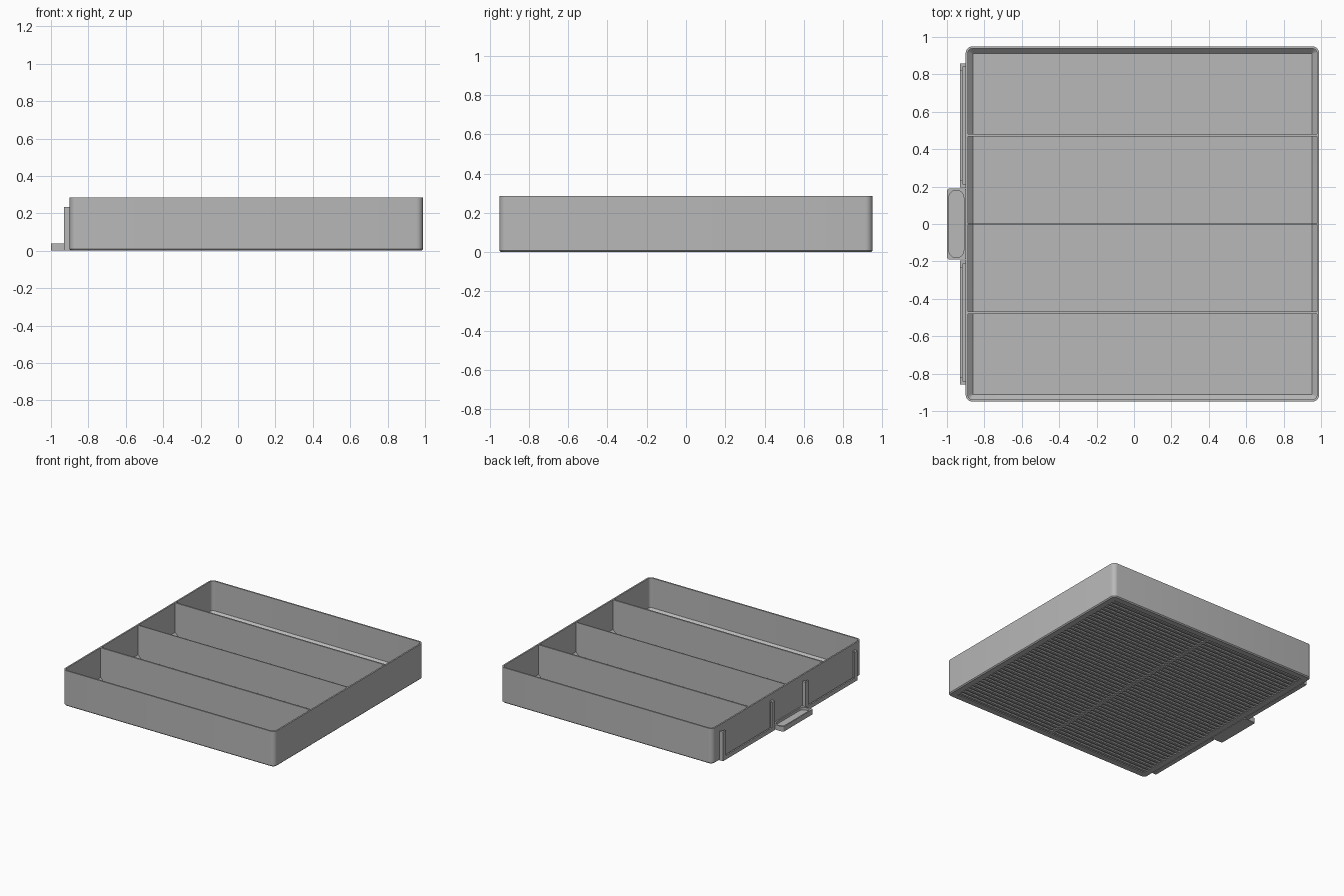
import bpy, bmesh, math
from mathutils import Vector

if "Cube" in bpy.data.objects:
    bpy.data.objects.remove(bpy.data.objects["Cube"], do_unlink=True)

grey = bpy.data.materials.new("plain grey")
grey.use_nodes = True
colour = (0.48, 0.48, 0.48, 1)
grey.diffuse_color = colour
grey.node_tree.nodes["Principled BSDF"].inputs["Base Color"].default_value = colour

CX, HX, HY = 0.045, 0.945, 0.95      # body centre and half sizes
TOP, FLOOR, WALL, RADIUS = 0.285, 0.02, 0.012, 0.037
CHAMFER = 0.026


def finish(name, bm):
    bmesh.ops.recalc_face_normals(bm, faces=bm.faces)
    mesh = bpy.data.meshes.new(name)
    bm.to_mesh(mesh)
    bm.free()
    mesh.materials.append(grey)
    obj = bpy.data.objects.new(name, mesh)
    bpy.context.collection.objects.link(obj)
    return obj


def ring(bm, cx, hx, hy, r, z, segs=6):
    """Rounded rectangle of vertices."""
    verts = []
    for i, (sx, sy) in enumerate([(1, 1), (-1, 1), (-1, -1), (1, -1)]):
        for k in range(segs + 1):
            a = math.pi / 2 * (i + k / segs)
            verts.append(bm.verts.new((cx + sx * (hx - r) + r * math.cos(a),
                                       sy * (hy - r) + r * math.sin(a), z)))
    return verts


def loft(name, rings):
    """Skin a list of (cx, hx, hy, r, z) rings and cap both ends."""
    bm = bmesh.new()
    loops = [ring(bm, *p) for p in rings]
    for a, b in zip(loops, loops[1:]):
        n = len(a)
        for i in range(n):
            j = (i + 1) % n
            bm.faces.new((a[i], a[j], b[j], b[i]))
    bm.faces.new(loops[0])
    bm.faces.new(loops[-1])
    obj = finish(name, bm)
    bpy.ops.object.select_all(action='DESELECT')
    bpy.context.view_layer.objects.active = obj
    obj.select_set(True)
    bpy.ops.object.shade_smooth_by_angle(angle=math.radians(30))
    return obj


def boxes(name, bounds):
    """One object made of boxes given as (x range, y range, z range)."""
    bm = bmesh.new()
    for b in bounds:
        verts = bmesh.ops.create_cube(bm, size=1)["verts"]
        for v in verts:
            v.co = Vector([(lo + hi) / 2 + c * abs(hi - lo) for (lo, hi), c in zip(b, v.co)])
    return finish(name, bm)


def body_ring(inset, z):
    return (CX, HX - inset, HY - inset, max(RADIUS - inset, 0.001), z)


# Tray shell: recessed underside, outer wall, rim, inner wall, chamfer, floor
MARGIN, DEPTH, EDGE = 0.055, 0.01, 0.008
loft("tray_shell", [
    body_ring(MARGIN, DEPTH),
    body_ring(MARGIN, 0),
    body_ring(EDGE, 0),
    body_ring(0, EDGE),
    body_ring(0, TOP),
    body_ring(WALL, TOP),
    body_ring(WALL, FLOOR + CHAMFER),
    body_ring(WALL + CHAMFER, FLOOR),
])

# Underside slats with a central spine
count = 44
span = 2 * (HY - MARGIN)
pitch = span / count
x_range = (CX - HX + MARGIN, CX + HX - MARGIN)
slats = [(x_range, (-span / 2 + (i + 0.25) * pitch, -span / 2 + (i + 0.75) * pitch),
          (0, DEPTH + 0.002)) for i in range(count)]
boxes("underside_slats", slats)
boxes("underside_spine", [((CX - 0.012, CX + 0.012), (-span / 2, span / 2), (0, DEPTH + 0.002))])

# Dividers
inner = (CX - HX + WALL / 2, CX + HX - WALL / 2)
for name, y, t in [("back_divider", 0.474, 0.012), ("middle_divider", 0, 0.008),
                   ("front_divider", -0.474, 0.012)]:
    boxes(name, [(inner, (y - t / 2, y + t / 2), (FLOOR - 0.005, TOP - 0.001))])

# Pull handle with a scooped top
loft("pull_handle", [
    (-0.948, 0.052, 0.19, 0.015, 0),
    (-0.948, 0.052, 0.19, 0.015, 0.04),
    (-0.95, 0.04, 0.18, 0.039, 0.04),
    (-0.95, 0.04, 0.18, 0.039, 0.02),
])

# Label holders: U-shaped slots open at the top, one on each side of the handle
BACK, LIP = (-0.92, -0.895), (-0.93, -0.918)
HIGH, THICK, COVER = 0.235, 0.018, 0.04
for side, s in (("back", 1), ("front", -1)):
    near, far = 0.195, 0.857
    parts = []
    for x, w in ((BACK, THICK), (LIP, COVER)):
        for a, b in ((near, near + w), (far - w, far)):
            parts.append((x, sorted((s * a, s * b)), (0, HIGH)))
        parts.append((x, sorted((s * near, s * far)), (0, w * 0.8)))
    boxes(side + "_label_holder", parts)
